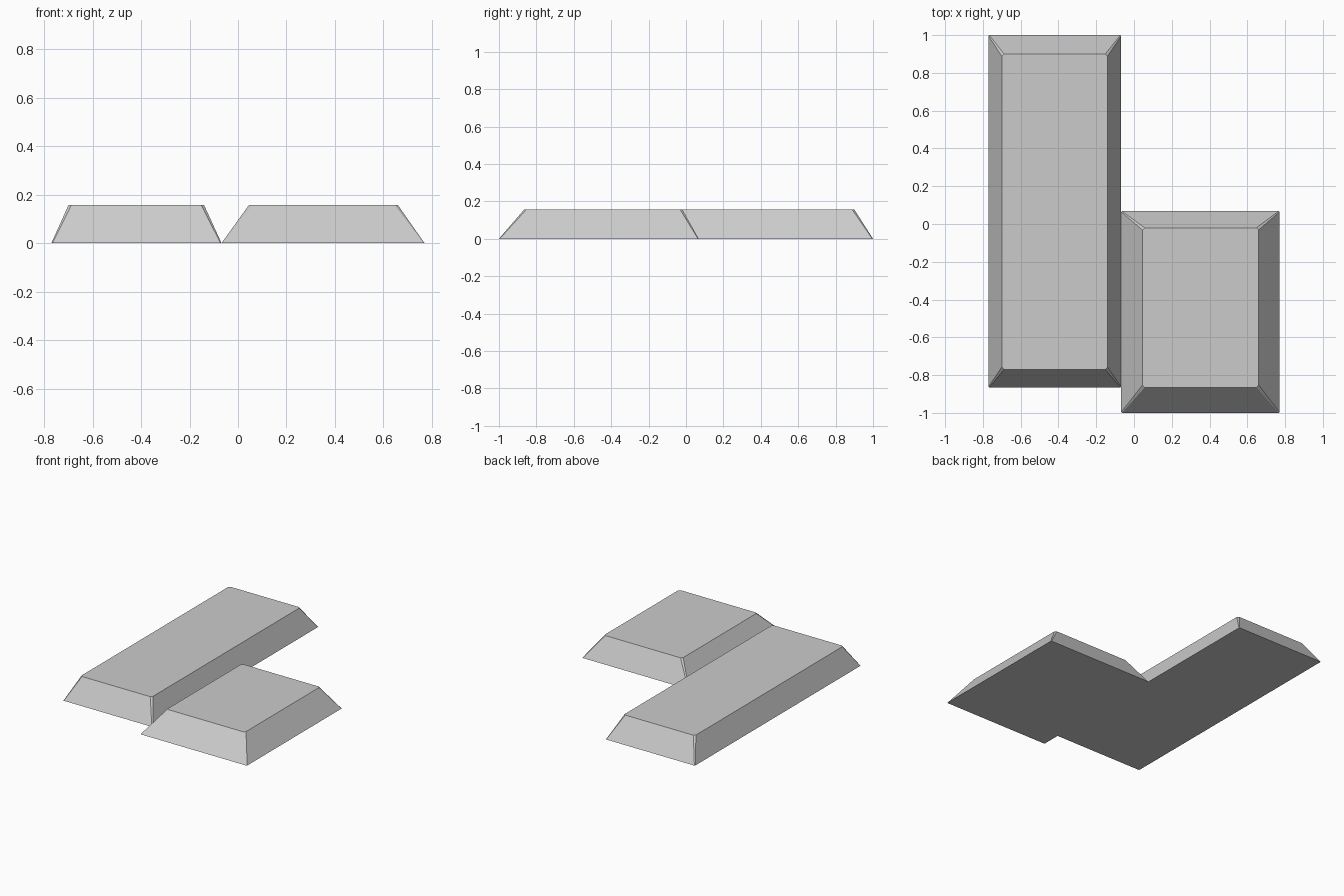
import bpy
import bmesh

cube = bpy.data.objects.get("Cube")
if cube:
    bpy.data.objects.remove(cube, do_unlink=True)

HEIGHT = 0.157

grey = bpy.data.materials.new("light grey")
grey.use_nodes = True
colour = (0.6, 0.6, 0.6, 1)
grey.diffuse_color = colour
grey.node_tree.nodes["Principled BSDF"].inputs["Base Color"].default_value = colour


def clipped_rectangle(bm, x0, x1, y0, y1, z, cut):
    """Ring of eight vertices: a rectangle with its corners cut off."""
    points = [(x0 + cut, y0), (x1 - cut, y0), (x1, y0 + cut), (x1, y1 - cut),
              (x1 - cut, y1), (x0 + cut, y1), (x0, y1 - cut), (x0, y0 + cut)]
    return [bm.verts.new((x, y, z)) for x, y in points]


def sloped_slab(name, base, top):
    """Flat-topped block with sloping sides and fine corner chamfers."""
    bm = bmesh.new()
    lower = clipped_rectangle(bm, *base, 0, 0.004)
    upper = clipped_rectangle(bm, *top, HEIGHT, 0.012)
    bm.faces.new(lower[::-1])
    bm.faces.new(upper)
    for i in range(len(lower)):
        j = (i + 1) % len(lower)
        bm.faces.new((lower[i], lower[j], upper[j], upper[i]))
    mesh = bpy.data.meshes.new(name)
    bm.to_mesh(mesh)
    bm.free()
    mesh.materials.append(grey)
    slab = bpy.data.objects.new(name, mesh)
    bpy.context.collection.objects.link(slab)


# Long slab on the right, shorter wide slab on the left
sloped_slab("long_slab", (-0.77, -0.068, -0.865, 1.0), (-0.70, -0.14, -0.77, 0.90))
sloped_slab("short_slab", (-0.068, 0.77, -1.0, 0.068), (0.045, 0.66, -0.865, -0.02))
